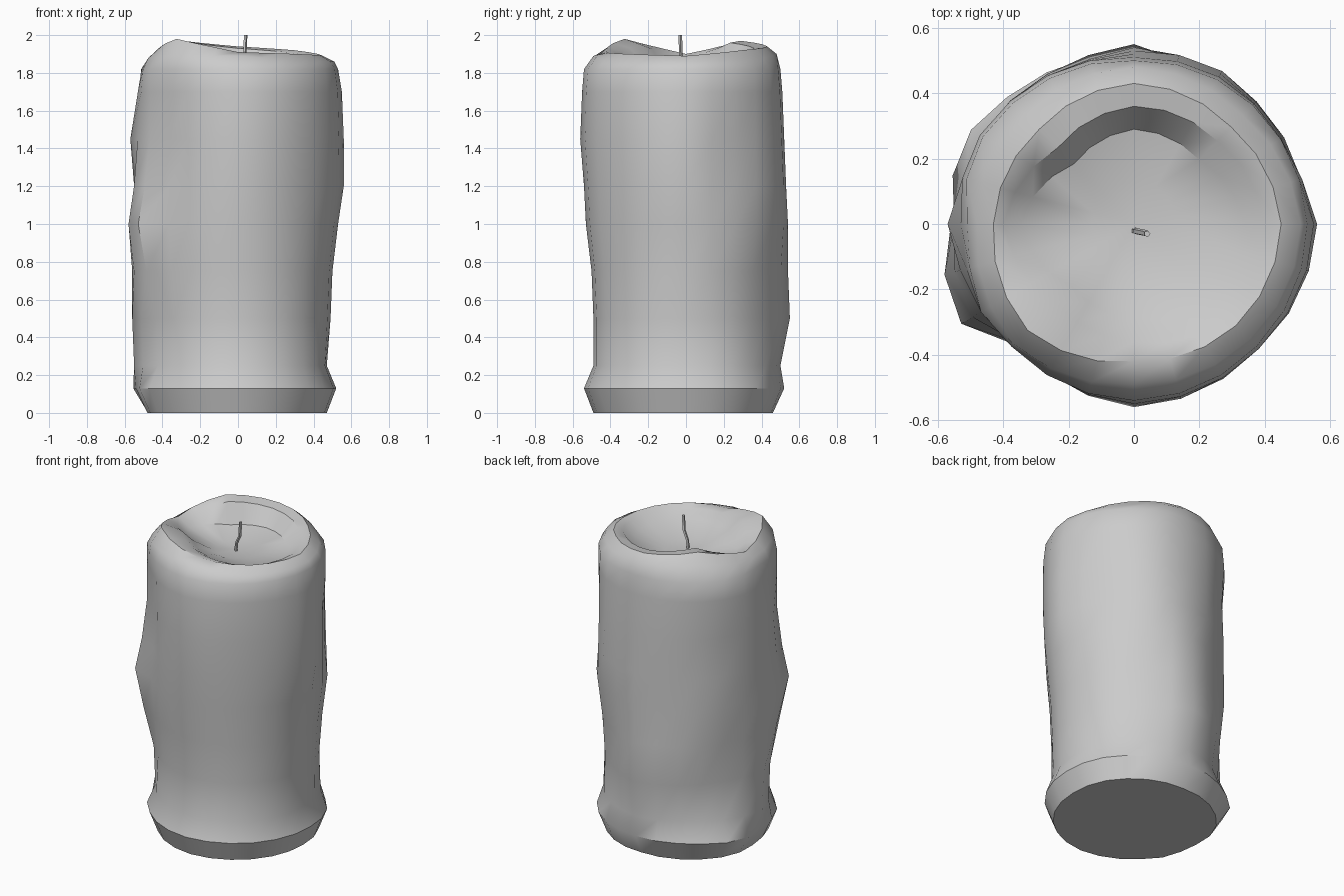
import bpy, bmesh, math
from mathutils import Vector

cube = bpy.data.objects.get("Cube")
if cube:
    bpy.data.objects.remove(cube, do_unlink=True)


def make_material(name, colour):
    mat = bpy.data.materials.new(name)
    mat.use_nodes = True
    mat.diffuse_color = colour
    mat.node_tree.nodes["Principled BSDF"].inputs["Base Color"].default_value = colour
    return mat


def sample(keys, values, angle):
    """Blend linearly between values given at key angles around a full turn."""
    count = len(keys)
    for i in range(count):
        start = keys[i]
        end = keys[i + 1] if i + 1 < count else keys[0] + 360
        if start <= angle < end:
            t = (angle - start) / (end - start)
            return values[i] * (1 - t) + values[(i + 1) % count] * t
    return values[0]


def loft(name, rings, mat, sharp_angle):
    """Skin a stack of vertex rings and cap both ends."""
    bm = bmesh.new()
    loops = [[bm.verts.new(p) for p in ring] for ring in rings]
    for low, high in zip(loops, loops[1:]):
        for i in range(len(low)):
            j = (i + 1) % len(low)
            bm.faces.new((low[i], low[j], high[j], high[i]))
    bm.faces.new(list(reversed(loops[0])))
    top = bm.faces.new(loops[-1])
    bmesh.ops.poke(bm, faces=[top])
    bmesh.ops.recalc_face_normals(bm, faces=bm.faces)
    mesh = bpy.data.meshes.new(name)
    bm.to_mesh(mesh)
    bm.free()
    obj = bpy.data.objects.new(name, mesh)
    bpy.context.collection.objects.link(obj)
    mesh.materials.append(mat)
    bpy.ops.object.select_all(action="DESELECT")
    obj.select_set(True)
    bpy.context.view_layer.objects.active = obj
    bpy.ops.object.shade_smooth_by_angle(angle=math.radians(sharp_angle))


wax = make_material("wax grey", (0.6, 0.6, 0.6, 1))

# Lumpy side: radius in hundredths at each key angle, listed by height
KEYS = [0, 25, 60, 90, 110, 130, 158, 180, 195, 210, 225, 270, 315]
SIDE = {
    0.00: [47, 48, 47, 46, 47, 48, 50, 48, 48, 49, 48, 49, 48],
    0.13: [52, 53, 52, 52, 53, 54, 59, 54, 54, 54, 53, 54, 53],
    0.25: [47, 49, 49, 50, 49, 49, 53, 55, 52, 49, 49, 49, 49],
    0.50: [49, 48, 49, 55, 53, 51, 51, 56, 53, 50, 48, 49, 49],
    0.75: [50, 50, 50, 54, 52, 54, 51, 56, 57, 56, 50, 50, 50],
    1.00: [53, 53, 53, 54, 51, 53, 54, 55, 60, 61, 52, 53, 52],
    1.20: [56, 51, 54, 53, 52, 53, 53, 55, 57, 57, 51, 54, 53],
    1.45: [56, 51, 53, 52, 52, 52, 53, 57, 55, 54, 51, 56, 54],
    1.70: [55, 52, 52, 51, 52, 53, 55, 53, 53, 54, 52, 55, 54],
    1.82: [53, 52, 51, 50, 51, 52, 54, 51, 52, 54, 53, 54, 53],
}

# Wavy top, from the outer edge inward: radius and height every eighth turn
EIGHTHS = [45 * i for i in range(8)]
RIM_RADIUS = [0.51, 0.47, 0.48, 0.47, 0.48, 0.52, 0.49, 0.50]
RIM_HEIGHT = [1.86, 1.87, 1.90, 1.91, 1.87, 1.89, 1.89, 1.86]
CREST_RADIUS = [0.45, 0.42, 0.43, 0.41, 0.43, 0.46, 0.42, 0.44]
CREST_HEIGHT = [1.89, 1.92, 1.94, 1.97, 1.90, 1.98, 1.91, 1.90]
LIP_RADIUS = [0.40, 0.36, 0.36, 0.33, 0.40, 0.34, 0.36, 0.41]
LIP_HEIGHT = [1.88, 1.91, 1.93, 1.96, 1.88, 1.95, 1.90, 1.88]
FLOOR_RADIUS = [0.34, 0.28, 0.29, 0.26, 0.35, 0.27, 0.29, 0.34]
FLOOR_HEIGHT = [1.84, 1.83, 1.83, 1.84, 1.85, 1.88, 1.86, 1.85]

SEGMENTS = 24
ANGLES = [360 * i / SEGMENTS for i in range(SEGMENTS)]


def polar(angle, radius, z):
    a = math.radians(angle)
    return Vector((radius * math.cos(a), radius * math.sin(a), z))


def top_ring(radii, heights):
    return [polar(a, sample(EIGHTHS, radii, a), sample(EIGHTHS, heights, a))
            for a in ANGLES]


# Candle body: sides, rounded rim, then the melted hollow
rings = [[polar(a, sample(KEYS, row, a) / 100, z) for a in ANGLES]
         for z, row in SIDE.items()]
rings.append(top_ring(RIM_RADIUS, RIM_HEIGHT))
rings.append(top_ring(CREST_RADIUS, CREST_HEIGHT))
rings.append(top_ring(LIP_RADIUS, LIP_HEIGHT))
rings.append(top_ring(FLOOR_RADIUS, FLOOR_HEIGHT))
rings.append([polar(a, 0.13, 1.80) for a in ANGLES])
loft("candle_body", rings, wax, 35)

# Wick: thin bent strand
path = [(0, -0.02, 1.77), (0.005, -0.022, 1.85), (0.035, -0.028, 1.91), (0.04, -0.03, 2.0)]
wick_rings = []
for point in path:
    wick_rings.append([Vector(point) + polar(72 * i, 0.01, 0) for i in range(5)])
loft("wick", wick_rings, wax, 30)
